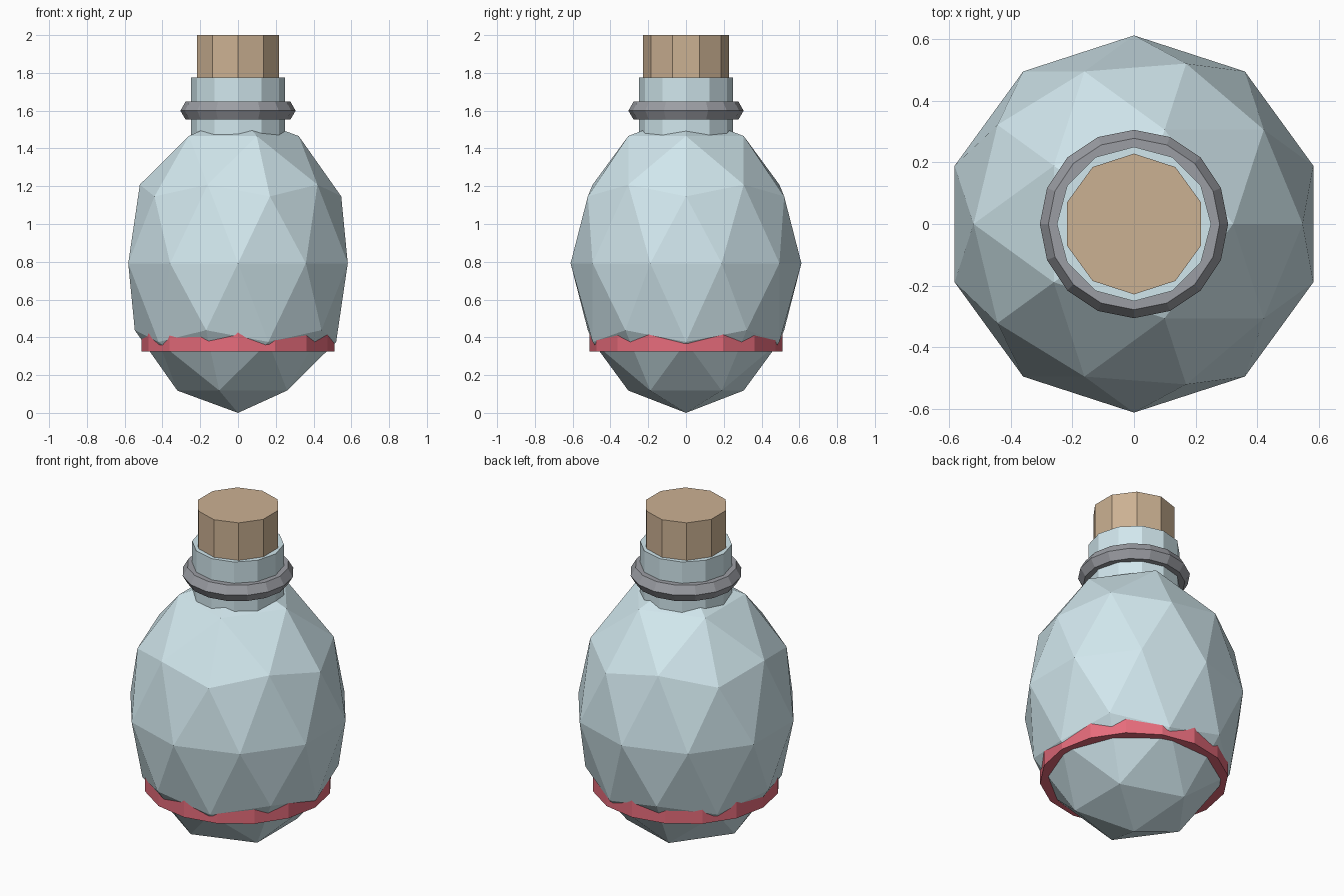
import bpy, bmesh, math

if "Cube" in bpy.data.objects:
    bpy.data.objects.remove(bpy.data.objects["Cube"])


def material(name, rgb):
    m = bpy.data.materials.new(name)
    m.diffuse_color = (*rgb, 1)
    m.use_nodes = True
    m.node_tree.nodes["Principled BSDF"].inputs["Base Color"].default_value = m.diffuse_color
    return m


GLASS = material("glass", (0.64, 0.80, 0.85))
CORK = material("cork", (0.60, 0.44, 0.29))
IRON = material("dark_metal", (0.33, 0.34, 0.37))
RED = material("red", (0.80, 0.15, 0.20))


def finish(name, mat):
    o = bpy.context.object
    o.name = name
    o.data.name = name
    o.data.materials.append(mat)
    return o


def cylinder(name, sides, radius, z0, z1, mat, turn=0.0):
    bpy.ops.mesh.primitive_cylinder_add(
        vertices=sides, radius=radius, depth=z1 - z0,
        location=(0, 0, (z0 + z1) / 2), rotation=(0, 0, turn))
    return finish(name, mat)


# Faceted egg-shaped flask body
bpy.ops.mesh.primitive_ico_sphere_add(subdivisions=2, radius=1, location=(0, 0, 0.792))
body = finish("flask_body", GLASS)
body.scale = (0.611, 0.611, 0.792)

# Neck and stopper
cylinder("neck", 12, 0.25, 1.38, 1.775, GLASS)
cylinder("stopper", 10, 0.228, 1.68, 2.0, CORK)

# Hexagonal-section collar round the neck
bpy.ops.mesh.primitive_torus_add(major_segments=16, minor_segments=6,
                                 major_radius=0.25, minor_radius=0.055,
                                 location=(0, 0, 1.6))
finish("neck_collar", IRON)

# Red band round the lower body
cylinder("red_band", 16, 0.512, 0.325, 0.45, RED)
